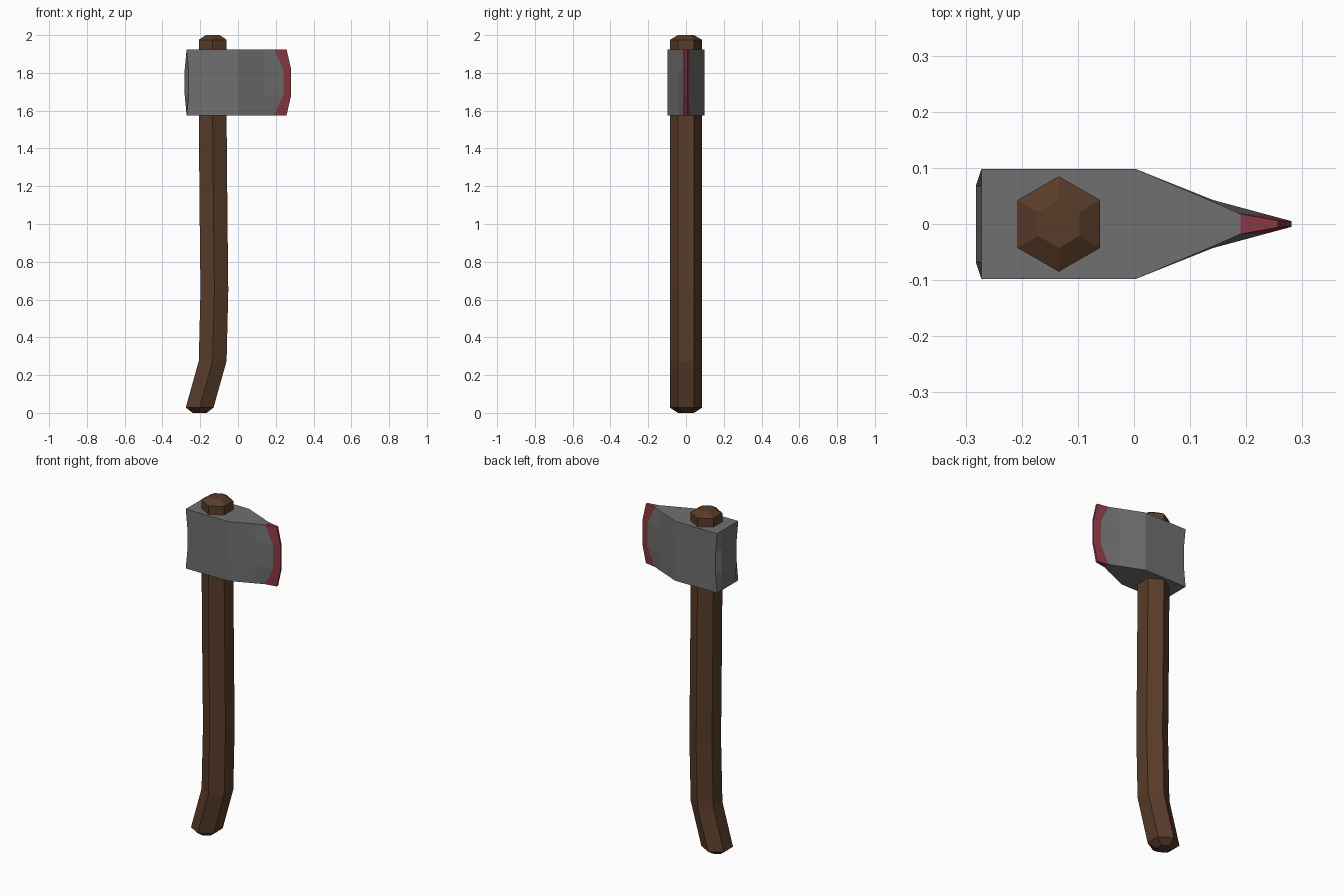
import bpy, bmesh
from math import cos, sin, pi

if "Cube" in bpy.data.objects:
    bpy.data.objects.remove(bpy.data.objects["Cube"])


def material(name, rgb):
    m = bpy.data.materials.new(name)
    m.diffuse_color = (*rgb, 1)
    m.use_nodes = True
    m.node_tree.nodes["Principled BSDF"].inputs["Base Color"].default_value = m.diffuse_color
    return m


def finish(name, bm, *mats):
    bmesh.ops.recalc_face_normals(bm, faces=bm.faces)
    mesh = bpy.data.meshes.new(name)
    bm.to_mesh(mesh)
    bm.free()
    for m in mats:
        mesh.materials.append(m)
    obj = bpy.data.objects.new(name, mesh)
    bpy.context.collection.objects.link(obj)
    return obj


wood = material("wood", (0.10, 0.045, 0.022))
steel = material("steel", (0.16, 0.16, 0.16))
red = material("edge_red", (0.25, 0.04, 0.055))

# Handle: hexagonal rings (centre x, z, scale) lofted along a gentle bend
path = [(-0.203, 0, 0.5), (-0.203, 0.028, 1), (-0.134, 0.275, 1), (-0.125, 0.65, 1),
        (-0.129, 1.0, 1), (-0.134, 1.55, 1), (-0.134, 1.975, 1), (-0.134, 2.0, 0.5)]
bm = bmesh.new()
rings = [[bm.verts.new((cx + 0.085 * s * cos(pi / 6 + i * pi / 3),
                        0.085 * s * sin(pi / 6 + i * pi / 3), z)) for i in range(6)]
         for cx, z, s in path]
for a, b in zip(rings, rings[1:]):
    for i in range(6):
        j = (i + 1) % 6
        bm.faces.new((a[i], a[j], b[j], b[i]))
bm.faces.new(rings[0])
bm.faces.new(rings[-1])
finish("handle", bm, wood)

# Axe head: half outlines (x, y) from poll to cutting edge, at the ends and the middle
end = [(-0.272, 0.068), (-0.272, 0.098), (0.003, 0.098), (0.14, 0.040), (0.19, 0.018), (0.257, 0.006)]
mid = [(-0.282, 0.068), (-0.262, 0.098), (0.003, 0.098), (0.14, 0.043), (0.24, 0.016), (0.281, 0.005)]
levels = [(1.575, end), (1.68, mid), (1.82, mid), (1.925, end)]
bm = bmesh.new()
left = [[bm.verts.new((x, y, z)) for x, y in outline] for z, outline in levels]
right = [[bm.verts.new((x, -y, z)) for x, y in outline] for z, outline in levels]
last = len(end) - 1


def quad(*verts, edge=False):
    bm.faces.new(verts).material_index = int(edge)


for k in range(3):
    for side in (left, right):
        a, b = side[k], side[k + 1]
        for i in range(last):
            quad(a[i], a[i + 1], b[i + 1], b[i], edge=i == last - 1)
    # poll face and cutting edge
    for i in (0, last):
        quad(left[k][i], right[k][i], right[k + 1][i], left[k + 1][i], edge=i == last)
# top and bottom faces, red only at the tip
for k in (0, 3):
    for i in range(last):
        quad(left[k][i], left[k][i + 1], right[k][i + 1], right[k][i], edge=i == last - 1)
finish("axe_head", bm, steel, red)
